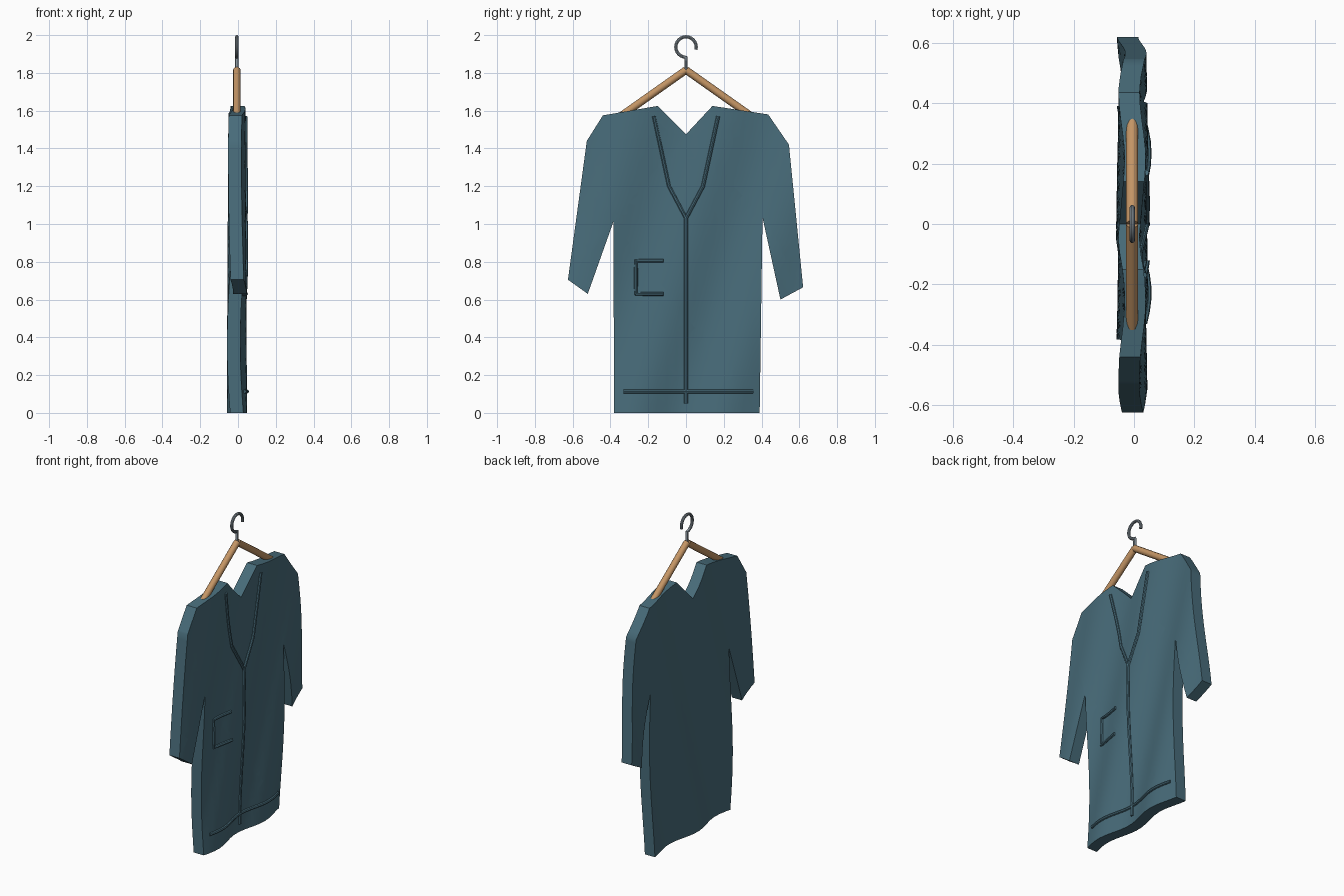
import bpy, bmesh, math
from mathutils import Vector

cube = bpy.data.objects.get("Cube")
if cube:
    bpy.data.objects.remove(cube, do_unlink=True)

CENTRE_X = -0.006
THICK = 0.07


def material(name, rgb):
    m = bpy.data.materials.new(name)
    m.use_nodes = True
    m.diffuse_color = (*rgb, 1)
    m.node_tree.nodes["Principled BSDF"].inputs["Base Color"].default_value = (*rgb, 1)
    return m


cloth = material("teal cloth", (0.065, 0.15, 0.195))
wood = material("light wood", (0.55, 0.30, 0.13))
metal = material("grey metal", (0.25, 0.30, 0.34))


def drape(y, z):
    """Soft folds that deepen towards the hem."""
    depth = 0.019 - 0.009 * min(z / 1.6, 1)
    return CENTRE_X + depth * math.cos(13.6 * (y - 0.2) - 4 * z)


def smooth(obj):
    bpy.ops.object.select_all(action='DESELECT')
    obj.select_set(True)
    bpy.context.view_layer.objects.active = obj
    bpy.ops.object.shade_smooth_by_angle(angle=math.radians(35))


def tube(name, points, radius, mat, sides=2):
    """Round bar along a path, turned into a mesh."""
    cu = bpy.data.curves.new(name, 'CURVE')
    cu.dimensions = '3D'
    cu.bevel_depth = radius
    cu.bevel_resolution = sides
    cu.use_fill_caps = True
    sp = cu.splines.new('POLY')
    sp.points.add(len(points) - 1)
    for p, co in zip(sp.points, points):
        p.co = (*co, 1)
    obj = bpy.data.objects.new(name, cu)
    bpy.context.collection.objects.link(obj)
    cu.materials.append(mat)
    bpy.ops.object.select_all(action='DESELECT')
    obj.select_set(True)
    bpy.context.view_layer.objects.active = obj
    bpy.ops.object.convert(target='MESH')
    smooth(bpy.context.view_layer.objects.active)


# Garment: outline cut into a fine grid, thickened, then draped
outline = [(0, 1.475), (-0.15, 1.625), (-0.44, 1.575), (-0.525, 1.44), (-0.625, 0.705),
           (-0.52, 0.63), (-0.385, 1.01), (-0.38, 0), (0.39, 0), (0.405, 1.035),
           (0.5, 0.6), (0.62, 0.665), (0.545, 1.42), (0.435, 1.58), (0.14, 1.625)]
bm = bmesh.new()
face = bm.faces.new([bm.verts.new((0, y, z)) for y, z in outline])
face.normal_update()
if face.normal.x < 0:
    face.normal_flip()
bmesh.ops.triangulate(bm, faces=bm.faces[:])
step = 0.05
for axis, low, count in ((Vector((0, 1, 0)), -0.6, 25), (Vector((0, 0, 1)), 0.05, 32)):
    for i in range(count):
        bmesh.ops.bisect_plane(bm, geom=bm.verts[:] + bm.edges[:] + bm.faces[:],
                               plane_co=axis * (low + i * step), plane_no=axis)
back = bm.faces[:]
result = bmesh.ops.extrude_face_region(bm, geom=back, use_keep_orig=True)
for v in result["geom"]:
    if isinstance(v, bmesh.types.BMVert):
        v.co.x += THICK
for v in bm.verts:
    v.co.x += drape(v.co.y, v.co.z) - THICK / 2
bmesh.ops.recalc_face_normals(bm, faces=bm.faces[:])
mesh = bpy.data.meshes.new("garment")
bm.to_mesh(mesh)
bm.free()
mesh.materials.append(cloth)
garment = bpy.data.objects.new("garment", mesh)
bpy.context.collection.objects.link(garment)
smooth(garment)


# Raised seams that follow the folds
def seam(name, path):
    pts = []
    for (y0, z0), (y1, z1) in zip(path, path[1:]):
        n = max(2, round(math.hypot(y1 - y0, z1 - z0) / 0.04))
        pts += [(y0 + (y1 - y0) * i / n, z0 + (z1 - z0) * i / n) for i in range(n)]
    pts.append(path[-1])
    tube(name, [(drape(y, z) + THICK / 2 + 0.001, y, z) for y, z in pts], 0.01, cloth)


for side, label in ((1, "right"), (-1, "left")):
    seam("lapel_seam_" + label, [(side * 0.17, 1.57), (side * 0.09, 1.2), (0, 1.03)])
seam("centre_seam", [(0, 1.03), (0, 0.05)])
seam("hem_seam", [(-0.33, 0.113), (0.355, 0.113)])
seam("pocket_seam", [(-0.12, 0.805), (-0.265, 0.805), (-0.265, 0.63), (-0.12, 0.63)])

# Wooden hanger arms
for side, label in ((1, "right"), (-1, "left")):
    tube("hanger_arm_" + label,
         [(CENTRE_X, 0, 1.815), (CENTRE_X, side * 0.34, 1.575)], 0.02, wood, 4)

# Metal hook: short stem, then an open loop
loop = [math.radians(-90 - a) for a in range(0, 296, 15)]
hook = [(CENTRE_X, 0, 1.81), (CENTRE_X, 0, 1.86)]
hook += [(CENTRE_X, 0.054 * math.cos(a), 1.937 + 0.054 * math.sin(a)) for a in loop]
tube("hanger_hook", hook, 0.009, metal, 3)
